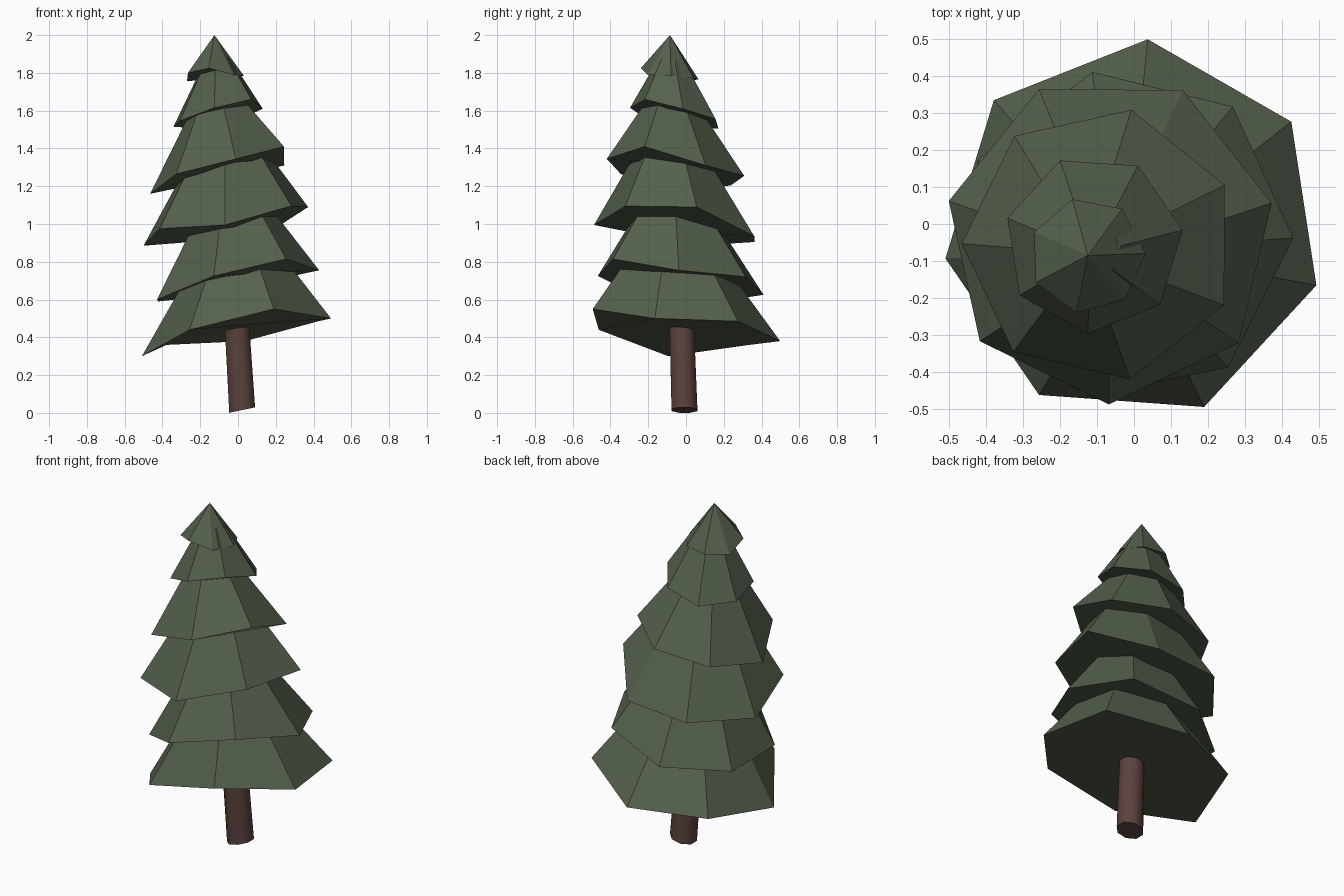
import bpy, bmesh, math
from mathutils import Vector

if "Cube" in bpy.data.objects:
    bpy.data.objects.remove(bpy.data.objects["Cube"])


def material(name, rgb):
    m = bpy.data.materials.new(name)
    m.diffuse_color = (*rgb, 1)
    m.use_nodes = True
    m.node_tree.nodes["Principled BSDF"].inputs["Base Color"].default_value = m.diffuse_color
    return m


GREEN = material("pine green", (0.088, 0.118, 0.074))
BROWN = material("bark brown", (0.105, 0.055, 0.046))


def ring(cx, cy, r, phase, heights):
    """Regular polygon in plan, with one height per corner."""
    n = len(heights)
    return [Vector((cx + r * math.cos(math.radians(phase) + math.tau * i / n),
                    cy + r * math.sin(math.radians(phase) + math.tau * i / n), z))
            for i, z in enumerate(heights)]


def loft(name, low, high, mat):
    """Closed solid between two rings."""
    bm = bmesh.new()
    a = [bm.verts.new(p) for p in low]
    b = [bm.verts.new(p) for p in high]
    n = len(a)
    for i in range(n):
        j = (i + 1) % n
        bm.faces.new((a[i], a[j], b[j], b[i]))
    bm.faces.new(a[::-1])
    bm.faces.new(b)
    bmesh.ops.remove_doubles(bm, verts=bm.verts, dist=1e-5)
    bmesh.ops.recalc_face_normals(bm, faces=bm.faces)
    me = bpy.data.meshes.new(name)
    bm.to_mesh(me)
    bm.free()
    me.materials.append(mat)
    ob = bpy.data.objects.new(name, me)
    bpy.context.collection.objects.link(ob)
    return ob


# Foliage tiers: centre x, y, radius, phase, rim heights, virtual apex, fraction built
TIERS = [
    (0.0, -0.015, 0.515, -17, (.50, .485, .38, .36, .30, .44, .55), (-.02, -.07, 1.16), .68),
    (-.02, -.03, .45, -1, (.755, .72, .625, .59, .60, .725, .815), (-.05, -.07, 1.37), .68),
    (-.065, -.04, .447, 12.5, (1.09, .935, .905, .885, .975, .995, 1.095), (-.07, -.09, 1.68), .68),
    (-.092, -.055, .373, 25.4, (1.31, 1.255, 1.205, 1.16, 1.265, 1.345, 1.41), (-.13, -.08, 1.84), .68),
    (-.109, -.054, .243, 9, (1.61, 1.555, 1.505, 1.515, 1.545, 1.615, 1.66), (-.115, -.08, 1.99), .68),
    (-.126, -.085, .157, 2, (1.785, 1.77, 1.765, 1.757, 1.80, 1.825, 1.79), (-.125, -.085, 2.0), 1),
]
for k, (cx, cy, r, ph, zs, apex, t) in enumerate(TIERS):
    rim = ring(cx, cy, r, ph, zs)
    loft(f"foliage_tier_{k + 1}", rim, [p.lerp(Vector(apex), t) for p in rim], GREEN)

# Leaning trunk with a slanted foot
foot = ring(.022, -.008, .074, 22.5, [0.015] * 8)
for p in foot:
    p.z += 0.21 * (p.x - .022)
crown = ring(-.02, -.03, .068, 22.5, [0.7] * 8)
trunk = loft("trunk", foot, crown, BROWN)
bpy.context.view_layer.objects.active = trunk
trunk.select_set(True)
bpy.ops.object.shade_smooth_by_angle(angle=math.radians(50))
